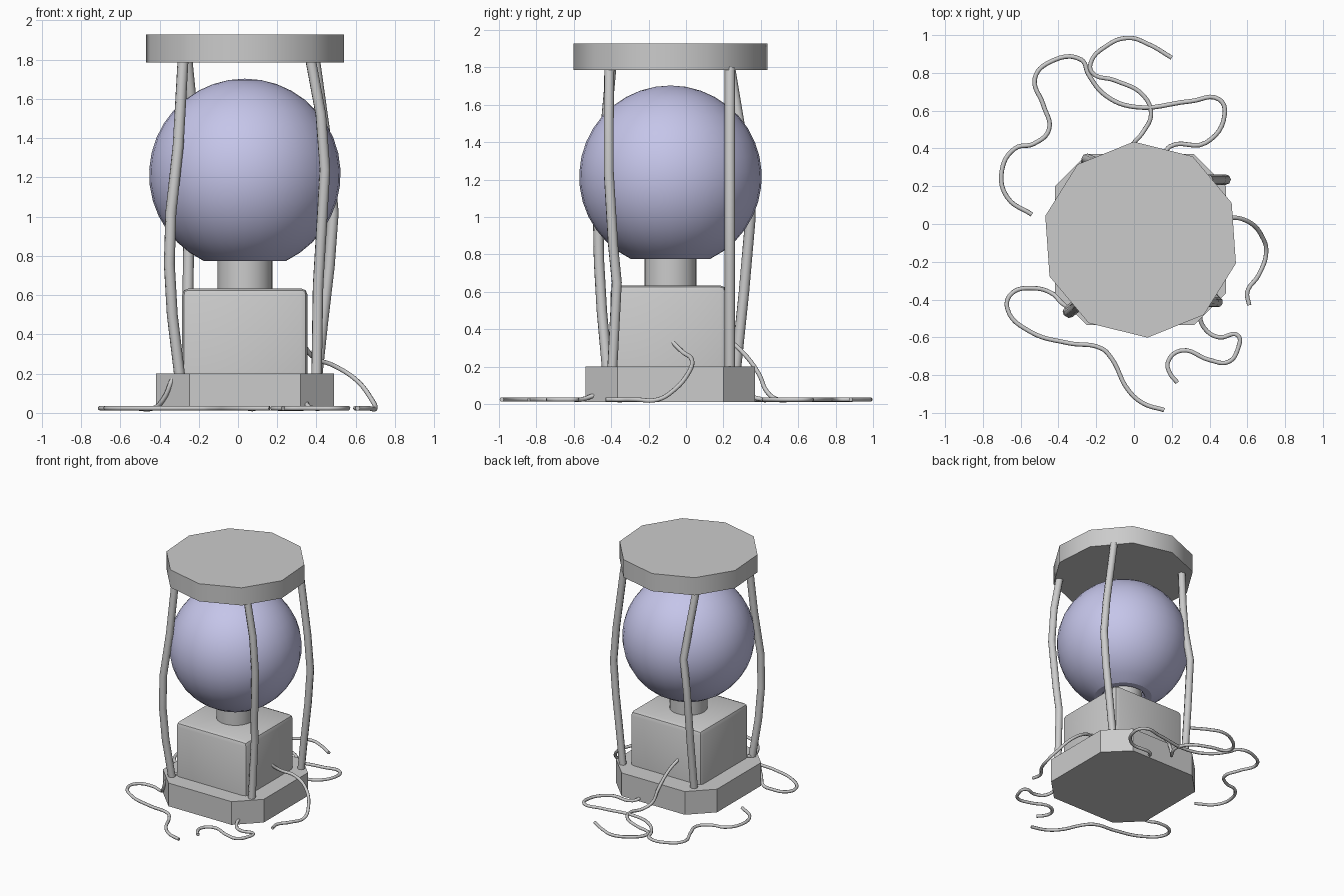
import bpy, bmesh, math
from mathutils import Matrix

if "Cube" in bpy.data.objects:
    bpy.data.objects.remove(bpy.data.objects["Cube"])

CX, CY = 0.035, -0.083   # shared vertical axis of the body


def finish(bm, name, smooth=True, angle=30):
    bmesh.ops.recalc_face_normals(bm, faces=bm.faces[:])
    me = bpy.data.meshes.new(name)
    bm.to_mesh(me)
    bm.free()
    ob = bpy.data.objects.new(name, me)
    bpy.context.collection.objects.link(ob)
    if smooth:
        bpy.ops.object.select_all(action='DESELECT')
        ob.select_set(True)
        bpy.context.view_layer.objects.active = ob
        bpy.ops.object.shade_smooth_by_angle(angle=math.radians(angle))
    return ob


def prism(name, outline, z0, z1):
    bm = bmesh.new()
    face = bm.faces.new([bm.verts.new((x, y, z0)) for x, y in outline])
    ext = bmesh.ops.extrude_face_region(bm, geom=[face], use_keep_orig=True)
    verts = [g for g in ext['geom'] if isinstance(g, bmesh.types.BMVert)]
    bmesh.ops.translate(bm, verts=verts, vec=(0, 0, z1 - z0))
    return finish(bm, name, angle=40)


def lathe(name, profile, steps=32):
    bm = bmesh.new()
    vs = [bm.verts.new((CX + r, CY, z)) for r, z in profile]
    es = [bm.edges.new(p) for p in zip(vs, vs[1:])]
    bmesh.ops.spin(bm, geom=vs + es, cent=(CX, CY, 0), axis=(0, 0, 1),
                   angle=math.tau, steps=steps)
    bmesh.ops.remove_doubles(bm, verts=bm.verts[:], dist=1e-4)
    return finish(bm, name)


def tube(name, pts, radius, bend=True):
    """Round tube through points; points without z lie on the ground."""
    cu = bpy.data.curves.new(name, 'CURVE')
    cu.dimensions = '3D'
    cu.bevel_depth = radius
    cu.bevel_resolution = 2
    cu.resolution_u = 6
    cu.use_fill_caps = True
    pts = [p if len(p) == 3 else (*p, 0.024) for p in pts]
    sp = cu.splines.new('BEZIER' if bend else 'POLY')
    if bend:
        sp.bezier_points.add(len(pts) - 1)
        for b, p in zip(sp.bezier_points, pts):
            b.co = p
            b.handle_left_type = b.handle_right_type = 'AUTO'
    else:
        sp.points.add(len(pts) - 1)
        for b, p in zip(sp.points, pts):
            b.co = (*p, 1)
    ob = bpy.data.objects.new(name, cu)
    bpy.context.collection.objects.link(ob)
    bpy.ops.object.select_all(action='DESELECT')
    ob.select_set(True)
    bpy.context.view_layer.objects.active = ob
    bpy.ops.object.convert(target='MESH')
    bpy.ops.object.shade_smooth_by_angle(angle=math.radians(50))


# base plate: square with cut corners
h, c = 0.453, 0.17
corner = [(h, h - c), (h - c, h)]
base = []
for k in range(4):
    a = k * math.pi / 2
    base += [(CX + x * math.cos(a) - y * math.sin(a),
              CY + x * math.sin(a) + y * math.cos(a)) for x, y in corner]
prism("base_plate", base, 0.012, 0.2)

# ten-sided top plate
top = [(CX + 0.52 * math.cos(math.radians(94 + 36 * k)),
        CY + 0.52 * math.sin(math.radians(94 + 36 * k))) for k in range(10)]
prism("top_plate", top, 1.785, 1.928)

# pedestal box with softened edges
bm = bmesh.new()
bmesh.ops.create_cube(bm, size=1, matrix=Matrix.Translation((CX, CY - 0.01, 0.4))
                      @ Matrix.Diagonal((0.64, 0.62, 0.47, 1)))
edges = [e for e in bm.edges if max(v.co.z for v in e.verts) > 0.5]
bmesh.ops.bevel(bm, geom=edges, offset=0.035, segments=2, profile=0.5,
                affect='EDGES')
finish(bm, "pedestal", angle=35)

# neck under the ball
lathe("neck", [(0, 0.6), (0.14, 0.6), (0.14, 0.8), (0, 0.8)], 24)

# glass ball, open at the bottom with an inward lip
R, Z = 0.488, 1.215
a0 = -math.asin(0.44 / R)
prof = [(0.142, 0.80), (0.16, 0.775)]
for k in range(17):
    a = a0 + (math.pi / 2 - a0) * k / 16
    prof.append((R * math.cos(a) if k < 16 else 0, Z + R * math.sin(a)))
ball = lathe("glass_ball", prof, 32)
mat = bpy.data.materials.new("tinted_glass")
mat.diffuse_color = (0.56, 0.56, 0.82, 1)
mat.use_nodes = True
mat.node_tree.nodes["Principled BSDF"].inputs["Base Color"].default_value = mat.diffuse_color
ball.data.materials.append(mat)

# four slightly crooked posts
posts = {
    "front_left_post": [(-0.295, -0.42, 0.17), (-0.335, -0.45, 0.5),
                        (-0.35, -0.465, 0.76), (-0.342, -0.47, 1.02),
                        (-0.305, -0.44, 1.36), (-0.28, -0.40, 1.8)],
    "front_right_post": [(0.4, -0.395, 0.17), (0.408, -0.37, 0.65),
                         (0.42, -0.39, 0.85), (0.443, -0.413, 1.24),
                         (0.422, -0.413, 1.52), (0.37, -0.41, 1.8)],
    "back_left_post": [(-0.26, 0.265, 0.17), (-0.255, 0.31, 0.6),
                       (-0.25, 0.345, 1.0), (-0.21, 0.33, 1.25),
                       (-0.23, 0.285, 1.5), (-0.26, 0.235, 1.8)],
    "back_right_post": [(0.4, 0.235, 0.17), (0.43, 0.235, 0.45),
                        (0.465, 0.235, 0.75), (0.485, 0.235, 1.02),
                        (0.46, 0.235, 1.3), (0.39, 0.235, 1.8)],
}
for name, pts in posts.items():
    tube(name, pts, 0.028, bend=False)

# loose cables trailing over the ground
W = 0.012
tube("right_cable", [(0.33, -0.09, 0.35), (0.39, -0.02, 0.28), (0.49, 0.03, 0.24),
                     (0.6, 0.015, 0.17), (0.68, -0.07, 0.07), (0.7, -0.15),
                     (0.66, -0.27), (0.6, -0.36), (0.61, -0.43)], W)
tube("front_left_cable", [(-0.28, -0.38, 0.21), (-0.32, -0.43, 0.19),
                          (-0.38, -0.42, 0.07), (-0.43, -0.37), (-0.53, -0.34),
                          (-0.65, -0.37), (-0.67, -0.45), (-0.55, -0.57),
                          (-0.35, -0.63), (-0.17, -0.66), (-0.12, -0.71),
                          (-0.03, -0.88), (0.05, -0.95), (0.16, -0.985)], W)
tube("front_right_cable", [(0.38, -0.41, 0.07), (0.35, -0.48, 0.05), (0.38, -0.56),
                           (0.45, -0.6), (0.55, -0.59), (0.55, -0.66),
                           (0.5, -0.73), (0.4, -0.72), (0.25, -0.67),
                           (0.18, -0.73), (0.19, -0.79), (0.23, -0.84)], W)
tube("back_cable", [(-0.08, 0.2, 0.36), (-0.05, 0.29, 0.29), (-0.02, 0.39, 0.16),
                    (0, 0.43, 0.07), (0.05, 0.49), (0.09, 0.58), (0.05, 0.68),
                    (-0.1, 0.76), (-0.22, 0.8), (-0.23, 0.85), (-0.15, 0.94),
                    (-0.03, 0.985), (0.08, 0.95), (0.2, 0.88)], W)
tube("back_left_cable", [(0.15, 0.34, 0.04), (0.19, 0.41), (0.38, 0.43),
                         (0.48, 0.58), (0.45, 0.66), (0.3, 0.65), (0, 0.62),
                         (-0.15, 0.68), (-0.24, 0.79), (-0.28, 0.87),
                         (-0.45, 0.855), (-0.525, 0.77), (-0.48, 0.63),
                         (-0.45, 0.5), (-0.53, 0.425), (-0.63, 0.4),
                         (-0.7, 0.28), (-0.67, 0.14), (-0.54, 0.05)], W)
